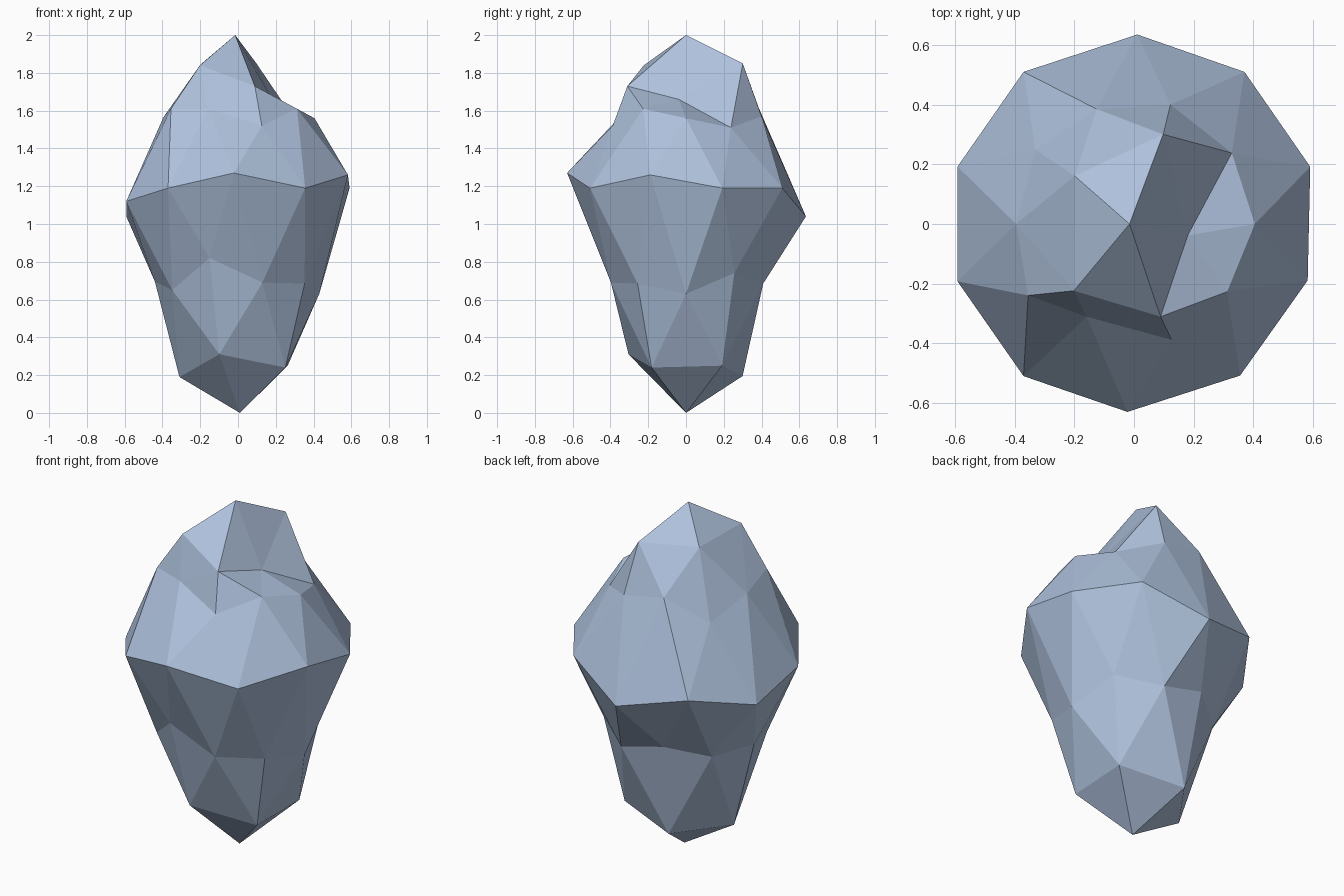
import bpy, bmesh, math

if "Cube" in bpy.data.objects:
    bpy.data.objects.remove(bpy.data.objects["Cube"])

# Ring profiles from top to bottom: (radius, height, angle shift in degrees)
CROWN = [(.184, 1.66, -12), (.316, 1.85, 0), (.256, 1.844, -3), (.301, 1.84, 12), (.323, 1.73, -2)]
SHOULDER = [(.405, 1.56), (.405, 1.51), (.418, 1.57, 1), (.405, 1.615), (.414, 1.47, -1),
            (.395, 1.565), (.428, 1.61, -2), (.349, 1.61, -9), (.408, 1.52), (.386, 1.61)]
GIRDLE = [(.621, 1.19), (.63, 1.19), (.635, 1.04, -1), (.63, 1.125), (.622, 1.04),
          (.622, 1.12), (.63, 1.19), (.63, 1.27, -2), (.62, 1.19, -1), (.612, 1.26)]
WAIST = [(.43, .63), (.435, .74), (.43, .685), (.42, .75), (.422, .69),
         (.44, .695), (.43, .65), (.44, .82, -2), (.418, .69), (.436, .685)]
FOOT = [(.325, .25), (.315, .195), (.31, .19), (.32, .31), (.31, .24)]

# (lowest unit-sphere z of the ring, profile, first angle, angle step)
RINGS = [(.7, CROWN, 0, 72), (.2, SHOULDER, 0, 36), (-.2, GIRDLE, 18, 36),
         (-.7, WAIST, 0, 36), (-.95, FOOT, 36, 72)]


def reshape(co):
    """Move one icosphere vertex onto its ring of the rock."""
    if co.z > .95:
        return (-.015, 0, 2)
    if co.z < -.95:
        return (.01, 0, 0)
    angle = math.degrees(math.atan2(co.y, co.x)) % 360
    for low, ring, start, step in RINGS:
        if co.z > low:
            i = round((angle - start) / step) % len(ring)
            radius, height, *shift = ring[i]
            a = math.radians(start + i * step + (shift[0] if shift else 0))
            return (radius * math.cos(a), radius * math.sin(a), height)


# Faceted rock
bm = bmesh.new()
bmesh.ops.create_icosphere(bm, subdivisions=2, radius=1)
for v in bm.verts:
    v.co = reshape(v.co.normalized())
bmesh.ops.recalc_face_normals(bm, faces=bm.faces)
mesh = bpy.data.meshes.new("rock")
bm.to_mesh(mesh)
bm.free()

# Blue grey stone
stone = bpy.data.materials.new("blue grey stone")
stone.diffuse_color = (.42, .53, .71, 1)
stone.use_nodes = True
stone.node_tree.nodes["Principled BSDF"].inputs["Base Color"].default_value = stone.diffuse_color
mesh.materials.append(stone)
bpy.context.collection.objects.link(bpy.data.objects.new("rock", mesh))
